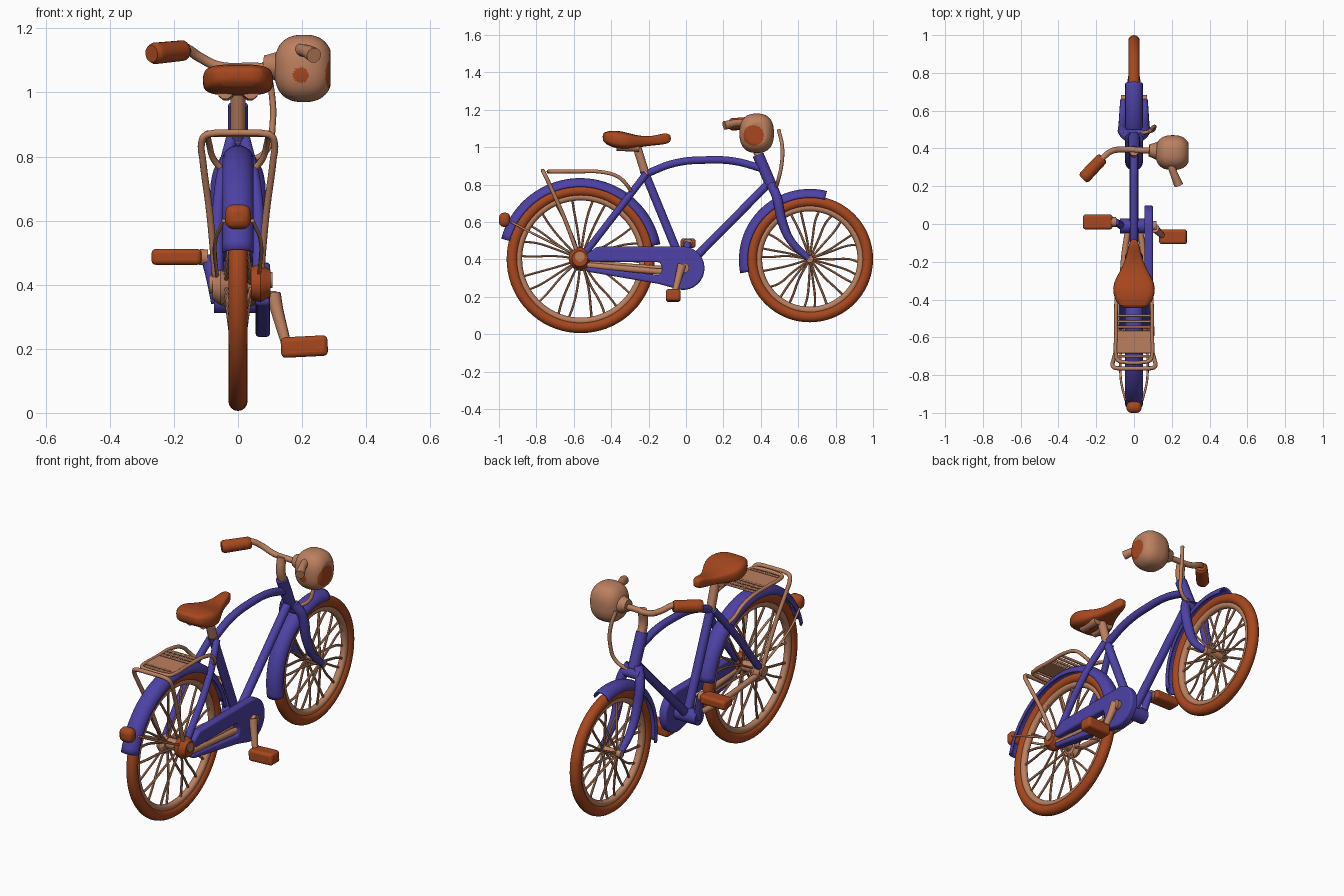
import bpy, bmesh, math, random
from mathutils import Vector

if "Cube" in bpy.data.objects:
    bpy.data.objects.remove(bpy.data.objects["Cube"])

random.seed(4)


def material(name, col):
    m = bpy.data.materials.new(name)
    m.diffuse_color = (*col, 1)
    m.use_nodes = True
    m.node_tree.nodes["Principled BSDF"].inputs["Base Color"].default_value = m.diffuse_color
    return m


ORANGE = material("rust_orange", (0.39, 0.064, 0.013))
TAN = material("tan", (0.50, 0.215, 0.115))
BLUE = material("indigo_blue", (0.075, 0.054, 0.38))


def link(name, mesh, *mats):
    ob = bpy.data.objects.new(name, mesh)
    bpy.context.collection.objects.link(ob)
    for m in mats:
        mesh.materials.append(m)
    return ob


def from_bm(name, bm, *mats):
    bmesh.ops.recalc_face_normals(bm, faces=bm.faces)
    me = bpy.data.meshes.new(name)
    bm.to_mesh(me)
    bm.free()
    return link(name, me, *mats)


def tube(name, paths, r, mat, taper=None, sides=3, res=6):
    """Round tube(s) through the given points, turned into a mesh."""
    cu = bpy.data.curves.new(name + "_path", 'CURVE')
    cu.dimensions = '3D'
    cu.bevel_depth, cu.bevel_resolution = r, sides
    cu.resolution_u, cu.use_fill_caps = res, True
    for pts in paths:
        s = cu.splines.new('BEZIER')
        s.bezier_points.add(len(pts) - 1)
        for i, (bp, p) in enumerate(zip(s.bezier_points, pts)):
            bp.co = p
            bp.handle_left_type = bp.handle_right_type = 'AUTO'
            bp.radius = taper[i] if taper else 1
    tmp = bpy.data.objects.new("tmp", cu)
    bpy.context.collection.objects.link(tmp)
    dg = bpy.context.evaluated_depsgraph_get()
    dg.update()
    me = bpy.data.meshes.new_from_object(tmp.evaluated_get(dg))
    bpy.data.objects.remove(tmp)
    me.materials.clear()
    return link(name, me, mat)


def mirror_paths(pts):
    return [pts, [(-x, y, z) for x, y, z in pts]]


def hoop(pts):
    """Path from the right side across the middle to the left side."""
    return [pts + [(-x, y, z) for x, y, z in reversed(pts)]]


def box(name, loc, size, mat, bevel, rot=(0, 0, 0)):
    bpy.ops.mesh.primitive_cube_add(size=1, location=loc, rotation=rot)
    ob = bpy.context.object
    ob.name = name
    ob.scale = size
    bpy.ops.object.transform_apply(location=False, rotation=False, scale=True)
    ob.data.materials.append(mat)
    b = ob.modifiers.new("bevel", 'BEVEL')
    b.width, b.segments = bevel, 3


def ring(name, y, z, major, minor, mat):
    bpy.ops.mesh.primitive_torus_add(location=(0, y, z), rotation=(0, math.pi / 2, 0), major_radius=major,
                                     minor_radius=minor, major_segments=72, minor_segments=16)
    bpy.context.object.name = name
    bpy.context.object.data.materials.append(mat)


def wheel(name, y, z, R, n):
    ring(name + "_tyre", y, z, R - 0.03, 0.03, ORANGE)
    ring(name + "_rim", y, z, R - 0.064, 0.019, TAN)
    spokes = []
    for i in range(n):
        a = 2 * math.pi * i / n + random.uniform(-0.06, 0.06)
        side = 0.04 if i % 2 else -0.04
        pts = []
        for t in (0, 0.4, 0.75, 1):
            rr = 0.02 + (R - 0.085) * t
            aa = a + (1 - t) * 0.1 * (1 if i % 4 < 2 else -1) + random.uniform(-0.03, 0.03)
            pts.append((side * (1 - t), y + rr * math.cos(aa), z + rr * math.sin(aa)))
        spokes.append(pts)
    tube(name + "_spokes", spokes, 0.0065, TAN, sides=1, res=3)


def fender(name, y, z, R, a0, a1, w):
    bm = bmesh.new()
    rows = []
    for i in range(41):
        a = math.radians(a0 + (a1 - a0) * i / 40)
        row = []
        for j in range(13):
            b = math.radians(-95 + 190 * j / 12)
            r = R - 0.04 + 0.04 * math.cos(b)
            row.append(bm.verts.new((w * math.sin(b), y + r * math.cos(a), z + r * math.sin(a))))
        rows.append(row)
    for p, q in zip(rows, rows[1:]):
        for j in range(12):
            bm.faces.new((p[j], p[j + 1], q[j + 1], q[j]))
    ob = from_bm(name, bm, BLUE)
    s = ob.modifiers.new("thickness", 'SOLIDIFY')
    s.thickness, s.offset = 0.008, 0


# wheels and mudguards
RY, FY, HZ = -0.563, 0.662, 0.402
wheel("rear_wheel", RY, HZ, 0.396, 22)
wheel("front_wheel", FY, HZ, 0.338, 22)
fender("rear_fender", RY - 0.003, HZ - 0.004, 0.433, 11, 165, 0.045)
fender("front_fender", FY, HZ - 0.004, 0.375, 76, 191, 0.043)
tube("front_hub", [[(-0.07, FY, HZ), (0.07, FY, HZ)]], 0.02, TAN)
tube("rear_hub", [[(-0.09, RY, HZ), (0.06, RY, HZ)]], 0.03, TAN)
tube("rear_hub_brake", [[(-0.08, RY, HZ - 0.01), (-0.055, RY, HZ - 0.01), (-0.03, RY, HZ - 0.01)]], 0.055, TAN,
     sides=6, taper=(0.7, 1, 0.8))
tube("rear_hub_cover", [[(0.04, RY - 0.005, 0.405), (0.07, RY - 0.005, 0.405), (0.102, RY - 0.005, 0.405)]], 0.06,
     ORANGE, sides=6, taper=(0.85, 1, 0.7))
tube("rear_axle_nut", [[(0.09, RY - 0.005, 0.415), (0.108, RY - 0.005, 0.415)]], 0.026, TAN)

# frame
BB = (0, -0.01, 0.35)
tube("head_tube", [[(0, 0.385, 0.96), (0, 0.46, 0.785)]], 0.031, BLUE, sides=5)
tube("top_tube", [[(0, -0.22, 0.855), (0, -0.06, 0.915), (0, 0.12, 0.932), (0, 0.26, 0.925), (0, 0.41, 0.885)]],
     0.021, BLUE)
tube("seat_tube", [[(0, -0.225, 0.875), BB]], 0.024, BLUE)
tube("down_tube", [[(0, 0.445, 0.81), BB]], 0.023, BLUE)
tube("bottom_bracket", [[(-0.075, -0.01, 0.35), (0.075, -0.01, 0.35)]], 0.04, BLUE, sides=5)
tube("seat_stays", mirror_paths([(0.02, -0.215, 0.855), (0.055, -0.33, 0.705), (0.065, -0.55, 0.42)]), 0.019, BLUE)
tube("chain_stays", mirror_paths([(0.03, -0.02, 0.345), (0.055, -0.2, 0.355), (0.062, -0.55, 0.385)]), 0.016, TAN)

# fork
tube("fork", mirror_paths([(0.025, 0.455, 0.80), (0.055, 0.483, 0.74), (0.058, 0.515, 0.60),
                           (0.058, 0.56, 0.50), (0.057, 0.655, 0.405)]), 0.026, BLUE, taper=(1, 1, 1, 0.85, 0.65))
tube("fork_crown", [[(-0.055, 0.475, 0.765), (0.055, 0.475, 0.765)]], 0.026, BLUE)

# chain guard: flat profile with a round front, extruded sideways
outline = [(-0.545, 0.40), (-0.53, 0.43), (-0.475, 0.468)]
for k in range(17):
    a = math.radians(88 - 198 * k / 16)
    outline.append((-0.015 + 0.114 * math.cos(a), 0.353 + 0.116 * math.sin(a)))
outline += [(-0.15, 0.27), (-0.53, 0.335), (-0.535, 0.36), (-0.14, 0.315), (-0.125, 0.345), (-0.14, 0.385),
            (-0.50, 0.388)]
bm = bmesh.new()
f = bm.faces.new([bm.verts.new((0.055, y, z)) for y, z in outline])
ext = bmesh.ops.extrude_face_region(bm, geom=[f])
bmesh.ops.translate(bm, vec=(0.045, 0, 0), verts=[g for g in ext["geom"] if isinstance(g, bmesh.types.BMVert)])
guard = from_bm("chain_guard", bm, BLUE)
bv = guard.modifiers.new("bevel", 'BEVEL')
bv.width, bv.segments = 0.01, 3
tube("chain_run", [[(0.075, -0.53, 0.368), (0.075, -0.12, 0.333)]], 0.017, TAN)

# cranks and pedals
tube("right_crank", [[(0.11, -0.022, 0.37), (0.122, -0.035, 0.32), (0.148, -0.06, 0.225)]], 0.02, TAN,
     taper=(1.2, 1, 0.8))
tube("crank_axle", [[(0.0, -0.01, 0.355), (0.12, -0.01, 0.355)]], 0.027, TAN)
tube("left_crank", [[(-0.065, -0.01, 0.345), (-0.08, 0.0, 0.42), (-0.098, 0.01, 0.49)]], 0.02, BLUE)
tube("left_pedal_axle", [[(-0.095, 0.01, 0.485), (-0.12, 0.01, 0.487)]], 0.026, TAN)
box("right_pedal", (0.207, -0.068, 0.207), (0.146, 0.078, 0.064), ORANGE, 0.014, (0, -0.05, 0))
box("left_pedal", (-0.192, 0.011, 0.487), (0.156, 0.08, 0.05), ORANGE, 0.014)

# saddle: lofted rounded sections (y, half width, bottom, top)
secs = [(-0.446, 0.05, 1.042, 1.07), (-0.435, 0.08, 1.018, 1.083), (-0.39, 0.106, 0.998, 1.09),
        (-0.34, 0.115, 0.988, 1.086), (-0.29, 0.1, 0.992, 1.07), (-0.23, 0.062, 1.003, 1.058),
        (-0.17, 0.04, 1.01, 1.06), (-0.12, 0.03, 1.014, 1.076), (-0.093, 0.022, 1.022, 1.074),
        (-0.08, 0.01, 1.035, 1.058)]
bm = bmesh.new()
loops = []
for y, w, lo, hi in secs:
    loop = []
    for k in range(20):
        c, s = math.cos(k * math.pi / 10), math.sin(k * math.pi / 10)
        px, pz = (math.copysign(abs(v) ** 0.58, v) if abs(v) > 1e-6 else 0 for v in (c, s))
        loop.append(bm.verts.new((w * px, y, (lo + hi) / 2 + (hi - lo) / 2 * pz)))
    loops.append(loop)
for p, q in zip(loops, loops[1:]):
    for k in range(20):
        bm.faces.new((p[k], p[(k + 1) % 20], q[(k + 1) % 20], q[k]))
bm.faces.new(loops[0])
bm.faces.new(loops[-1])
seat = from_bm("saddle", bm, ORANGE)
seat.modifiers.new("smooth", 'SUBSURF').levels = 1
tube("seat_post", [[(0, -0.215, 0.85), (0, -0.265, 1.01)]], 0.024, TAN)
tube("saddle_springs", mirror_paths([(0.04, -0.37, 1.005), (0.037, -0.25, 1.0)]), 0.026, TAN)

# luggage rack and stays
tube("rack_stay_hoop", hoop([(0.07, -0.575, 0.42), (0.088, -0.65, 0.62), (0.11, -0.725, 0.79), (0.114, -0.748, 0.84),
                             (0.104, -0.76, 0.864), (0.08, -0.764, 0.872), (0.03, -0.765, 0.874)]), 0.011, TAN)
tube("rack_rail", hoop([(0.035, -0.285, 0.745), (0.075, -0.31, 0.79), (0.09, -0.36, 0.84), (0.095, -0.44, 0.866),
                        (0.095, -0.58, 0.87), (0.094, -0.70, 0.87), (0.085, -0.722, 0.87), (0.06, -0.73, 0.87)]),
     0.01, TAN)
for i, y in enumerate((-0.485, -0.515, -0.545, -0.70)):
    box("rack_slat_%d" % (i + 1), (0, y, 0.87), (0.18, 0.014, 0.012), TAN, 0.004)
box("rack_plate", (0, -0.625, 0.87), (0.19, 0.12, 0.012), TAN, 0.004)
tube("fender_stay", mirror_paths([(0.065, -0.58, 0.42), (0.07, -0.82, 0.54), (0.045, -0.935, 0.6)]), 0.006, TAN)
box("tail_light", (0, -0.97, 0.612), (0.08, 0.06, 0.076), ORANGE, 0.025)

# handlebar with grip on the left
tube("stem", [[(0, 0.395, 0.94), (0, 0.375, 1.01), (0, 0.385, 1.085)]], 0.024, TAN)
tube("handlebar", [[(0.14, 0.39, 1.075), (0.05, 0.39, 1.078), (-0.06, 0.395, 1.082), (-0.12, 0.385, 1.11),
                    (-0.165, 0.35, 1.138), (-0.2, 0.315, 1.134)]], 0.016, TAN)
tube("left_grip", [[(-0.165, 0.35, 1.132), (-0.172, 0.343, 1.131), (-0.26, 0.25, 1.122), (-0.27, 0.24, 1.121)]],
     0.034, ORANGE, sides=5, taper=(0.75, 0.95, 1, 0.8))

# rounded headlamp on the right with orange end patch and small front spot
bm = bmesh.new()
bmesh.ops.create_icosphere(bm, subdivisions=5, radius=1)
for v in bm.verts:
    p = sum(abs(c) ** 2.5 for c in v.co) ** (-1 / 2.5)
    v.co = Vector((max(-0.1, min(0.083, v.co.x * p * 0.092)), v.co.y * p * 0.092, v.co.z * p * 0.105))
spot = Vector((-0.1, -1, -0.22)).normalized()
for f in bm.faces:
    c = f.calc_center_median()
    flat = c.x > 0.05 and math.hypot(c.y + 0.017, c.z + 0.012) < 0.055
    f.material_index = 1 if flat or c.normalized().dot(spot) > 0.967 else 0
lamp = from_bm("headlamp", bm, TAN, ORANGE)
lamp.location = (0.205, 0.378, 1.075)
tube("lamp_neck", [[(0.08, 0.39, 1.085), (0.15, 0.385, 1.08)]], 0.036, TAN, taper=(0.9, 1.6))
tube("lamp_lever", [[(0.19, 0.33, 1.132), (0.21, 0.27, 1.13), (0.237, 0.205, 1.116)]], 0.022, TAN,
     taper=(1, 0.9, 1.1))

# brake cable
tube("brake_cable", [[(0.085, 0.495, 1.095), (0.105, 0.515, 1.0), (0.108, 0.51, 0.9), (0.09, 0.492, 0.82),
                      (0.015, 0.478, 0.775)]], 0.01, TAN)

# smooth shading with crisp edges
bpy.ops.object.select_all(action='SELECT')
bpy.context.view_layer.objects.active = seat
bpy.ops.object.shade_smooth_by_angle(angle=math.radians(40))
